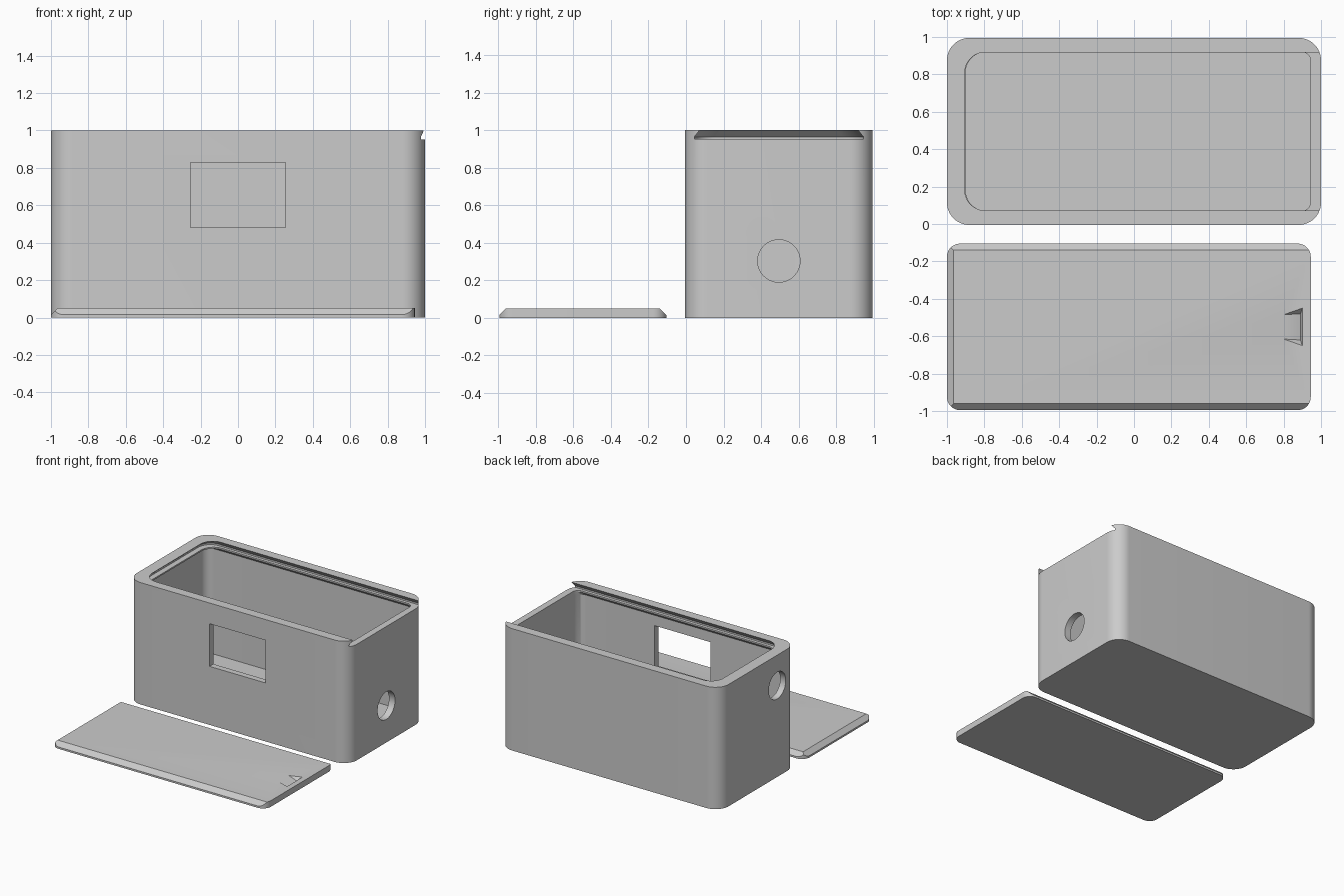
import bpy, bmesh, math
from mathutils import Vector

if "Cube" in bpy.data.objects:
    bpy.data.objects.remove(bpy.data.objects["Cube"])

Y = -0.005  # front face of the box

grey = bpy.data.materials.new("plain grey")
grey.diffuse_color = (0.6, 0.6, 0.6, 1)
grey.use_nodes = True
grey.node_tree.nodes["Principled BSDF"].inputs["Base Color"].default_value = grey.diffuse_color


def finish(bm, name):
    bmesh.ops.recalc_face_normals(bm, faces=bm.faces)
    me = bpy.data.meshes.new(name)
    bm.to_mesh(me)
    bm.free()
    me.materials.append(grey)
    ob = bpy.data.objects.new(name, me)
    bpy.context.collection.objects.link(ob)
    return ob


def outline(x0, x1, y0, y1, rl, rr, n=16):
    """Rounded rectangle with separate left and right corner radii."""
    pts = []
    for cx, cy, r, a0 in ((x1 - rr, y1 - rr, rr, 0), (x0 + rl, y1 - rl, rl, 90),
                          (x0 + rl, y0 + rl, rl, 180), (x1 - rr, y0 + rr, rr, 270)):
        for i in range(n + 1):
            a = math.radians(a0 + 90 * i / n)
            pts.append((cx + r * math.cos(a), cy + r * math.sin(a)))
    return pts


def loft(name, sections):
    """Solid through a stack of (z, outline arguments)."""
    bm = bmesh.new()
    rings = [[bm.verts.new((x, y, z)) for x, y in outline(*args)] for z, args in sections]
    bm.faces.new(rings[0])
    bm.faces.new(rings[-1])
    n = len(rings[0])
    for a, b in zip(rings, rings[1:]):
        for i in range(n):
            j = (i + 1) % n
            bm.faces.new((a[i], a[j], b[j], b[i]))
    return finish(bm, name)


def hull(name, pts):
    bm = bmesh.new()
    for p in pts:
        bm.verts.new(p)
    bmesh.ops.convex_hull(bm, input=bm.verts)
    bmesh.ops.dissolve_limit(bm, angle_limit=0.001, verts=bm.verts, edges=bm.edges)
    return finish(bm, name)


def tube_cutter(x, y, z, r):
    bpy.ops.mesh.primitive_cylinder_add(vertices=64, radius=r, depth=0.3,
                                        location=(x, y, z), rotation=(0, math.pi / 2, 0))
    return bpy.context.object


def boolean(ob, cutter, op='DIFFERENCE'):
    cutter.hide_render = True
    m = ob.modifiers.new("cut", 'BOOLEAN')
    m.operation, m.solver, m.object = op, 'EXACT', cutter
    bpy.context.view_layer.objects.active = ob
    bpy.ops.object.modifier_apply(modifier=m.name)
    bpy.data.objects.remove(cutter)


def inset(x0, x1, d, rl, rr):
    return (x0, x1, Y + d, Y + 1 - d, rl, rr)


# box body
box = loft("box_body", [(0, inset(-1, 1, 0, 0.12, 0.12)), (1, inset(-1, 1, 0, 0.12, 0.12))])

# cavity, narrowing to a small ledge that carries the lid
wall = inset(-0.95, 0.945, 0.05, 0.07, 0.07)
ledge = inset(-0.9, 0.945, 0.075, 0.11, 0.05)
boolean(box, loft("cavity", [(0.05, wall), (0.915, wall), (0.94, ledge), (0.96, ledge)]))

# dovetail slot for the lid, open on the right
low = inset(-0.945, 1.2, 0.05, 0.11, 0.01)
high = inset(-0.905, 1.2, 0.077, 0.11, 0.01)
boolean(box, loft("slot", [(0.952, low), (0.965, low), (1.0, high), (1.02, high)]))

# front window
boolean(box, hull("window", [(x, y, z) for x in (-0.255, 0.255)
                             for y in (-0.1, 0.2) for z in (0.48, 0.83)]))

# cable holes in the right and left walls
boolean(box, tube_cutter(1, Y + 0.5, 0.303, 0.113))
boolean(box, tube_cutter(-1, Y + 0.25, 0.75, 0.11))

# sliding lid: rounded plate trimmed by a bevelled block
plate = (-1, 0.945, -0.995, -0.105, 0.07, 0.07)
lid = loft("sliding_lid", [(0, plate), (0.05, plate)])
bevel = []
for z, d in ((-0.05, 0), (0.015, 0), (0.065, 0.05)):
    bevel += [(x, y, z) for x in (-1 + d, 1.2) for y in (-0.995 + d, -0.105 - d)]
boolean(lid, hull("bevel_block", bevel), 'INTERSECT')

# finger notch
notch = []
for s in (-1, 1):
    notch += [(0.8, -0.55 + s * 0.065, 0.05), (0.8, -0.55 + s * 0.065, 0.08),
              (0.9, -0.55 + s * 0.1, 0.05), (0.9, -0.55 + s * 0.1, 0.08),
              (0.89, -0.55 + s * 0.07, 0.015)]
boolean(lid, hull("notch", notch))

# smooth curved walls, keep edges sharp
for ob in (box, lid):
    bpy.ops.object.select_all(action='DESELECT')
    ob.select_set(True)
    bpy.context.view_layer.objects.active = ob
    bpy.ops.object.shade_smooth_by_angle(angle=math.radians(25))
